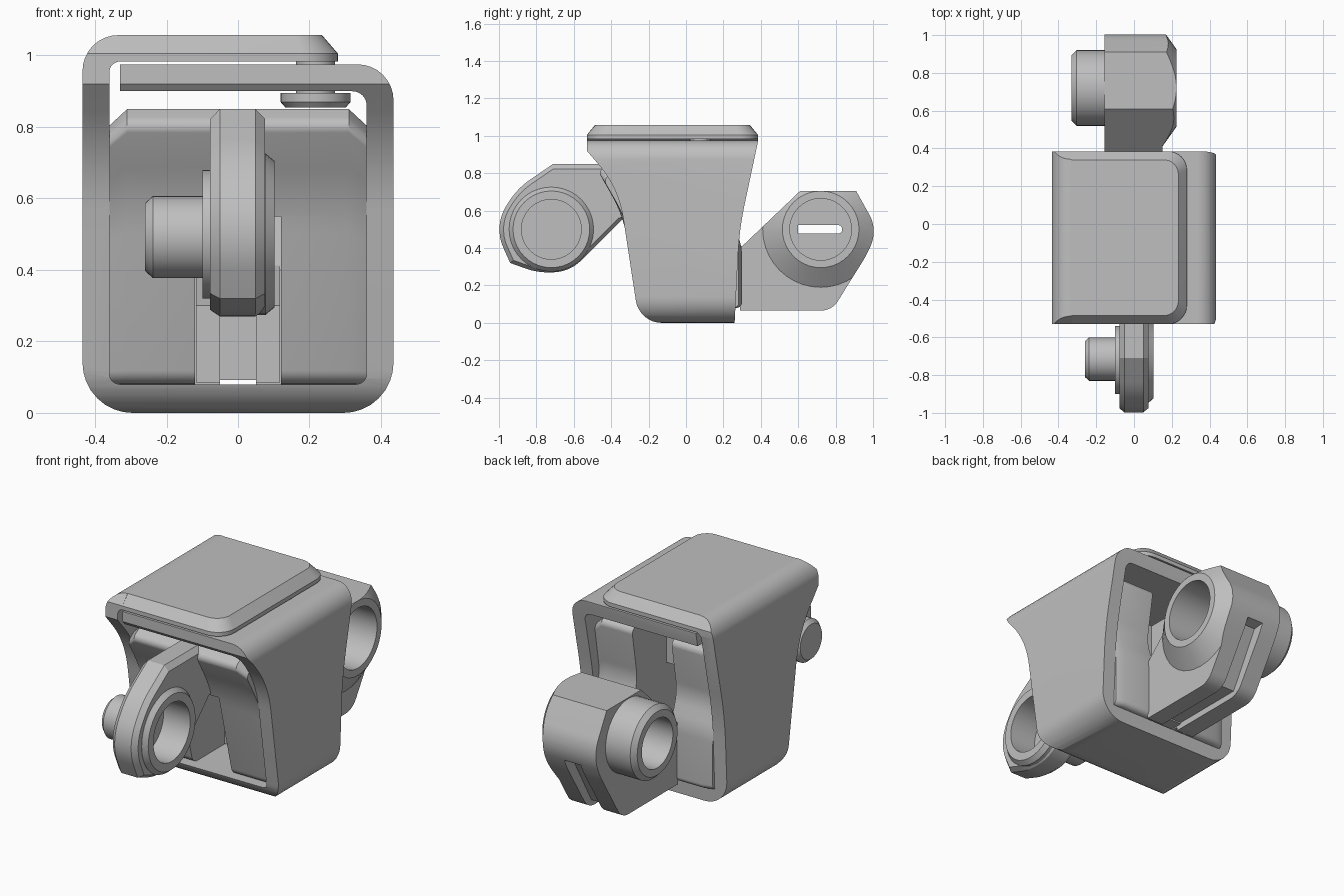
import bpy, bmesh, math
from mathutils import Vector

if "Cube" in bpy.data.objects:
    bpy.data.objects.remove(bpy.data.objects["Cube"])

grey = bpy.data.materials.new("plain grey")
grey.use_nodes = True
COLOUR = (0.52, 0.52, 0.52, 1)
grey.diffuse_color = COLOUR
grey.node_tree.nodes["Principled BSDF"].inputs["Base Color"].default_value = COLOUR


def outline(*corners, steps=8):
    """Polygon from (a, b) corners; a third number rounds it with that tangent length."""
    out = []
    for i, c in enumerate(corners):
        p = Vector(c[:2])
        if len(c) == 2:
            out.append(p)
            continue
        u = (Vector(corners[i - 1][:2]) - p).normalized()
        v = (Vector(corners[(i + 1) % len(corners)][:2]) - p).normalized()
        w = math.sin(u.angle(v) / 2)
        for k in range(steps + 1):
            t = k / steps
            f, g, h = (1 - t) ** 2, 2 * t * (1 - t) * w, t * t
            out.append((f * (p + u * c[2]) + g * p + h * (p + v * c[2])) / (f + g + h))
    return out


def circle(a, b, r, n=40):
    return [Vector((a + r * math.cos(math.tau * i / n), b + r * math.sin(math.tau * i / n)))
            for i in range(n)]


def shrink(pts, centre, factor):
    c = Vector(centre)
    return [c + (p - c) * factor for p in pts]


PLACE = {"x": lambda s, p: (s, p.x, p.y),
         "y": lambda s, p: (p.x, s, p.y),
         "z": lambda s, p: (p.x, p.y, s)}


def loft(name, axis, *layers):
    """Closed solid through (position, polygon) layers along an axis."""
    bm = bmesh.new()
    rings = [[bm.verts.new(PLACE[axis](s, p)) for p in pts] for s, pts in layers]
    n = len(rings[0])
    for lo, hi in zip(rings, rings[1:]):
        for i in range(n):
            j = (i + 1) % n
            bm.faces.new((lo[i], lo[j], hi[j], hi[i]))
    bm.faces.new(rings[0])
    bm.faces.new(rings[-1])
    bmesh.ops.recalc_face_normals(bm, faces=bm.faces)
    me = bpy.data.meshes.new(name)
    bm.to_mesh(me)
    bm.free()
    ob = bpy.data.objects.new(name, me)
    bpy.context.collection.objects.link(ob)
    me.materials.append(grey)
    return ob


def prism(name, axis, lo, hi, pts):
    return loft(name, axis, (lo, pts), (hi, pts))


def chamfered(name, lo, hi, width, pts, centre, factor):
    """Prism along x whose end faces shrink towards a centre."""
    small = shrink(pts, centre, factor)
    return loft(name, "x", (lo, small), (lo + width, pts), (hi - width, pts), (hi, small))


def turned(name, centre, *stations):
    """Round part along x from (x, radius) stations."""
    return loft(name, "x", *[(x, circle(*centre, r)) for x, r in stations])


def combine(ob, other, operation):
    mod = ob.modifiers.new("combine", "BOOLEAN")
    mod.operation, mod.solver, mod.object = operation, "EXACT", other
    bpy.context.view_layer.objects.active = ob
    bpy.ops.object.modifier_apply(modifier=mod.name)
    bpy.data.objects.remove(other)


# Wrapped sleeve: an overlapping strip trimmed to the side silhouette
sleeve = prism("sleeve", "y", -0.7, 0.7, outline(
    (-0.33, 1.057), (-0.435, 1.057, 0.1), (-0.435, 0, 0.14), (0.435, 0, 0.14),
    (0.435, 0.975, 0.1), (-0.33, 0.975), (-0.33, 0.9), (0.36, 0.9, 0.04),
    (0.36, 0.08, 0.03), (-0.36, 0.08, 0.03), (-0.36, 0.983, 0.03), (-0.33, 0.983)))
silhouette = prism("silhouette", "x", -0.6, 0.6, outline(
    (-0.485, 1.06), (-0.53, 1.005), (-0.53, 0.92), (-0.36, 0.72, 0.16),
    (-0.25, 0, 0.12), (0.26, 0), (0.285, 0.5, 0.14), (0.385, 0.97),
    (0.385, 1.005), (0.34, 1.06)))
combine(sleeve, silhouette, "INTERSECT")


# Overlapping top flap with a bevelled, rounded free end
def flap_outline(d):
    x, y0, y1, r = 0.28 - d, -0.53 + d, 0.385 - d, 0.1 - d / 2
    return outline((-0.33, y0), (x, y0, r), (x, y1, r), (-0.33, y1))


loft("top_flap", "z", (0.983, flap_outline(0)), (1.005, flap_outline(0)),
     (1.057, flap_outline(0.045)))

# Rivet joining the flap to the sleeve
RIVET = (0.217, 0.075)
loft("rivet", "z", (0.855, circle(*RIVET, 0.085)), (0.87, circle(*RIVET, 0.098)),
     (0.895, circle(*RIVET, 0.098)))
prism("rivet_stem", "z", 0.89, 0.99, circle(*RIVET, 0.055))

# Inner block, split by a slot at the bottom and the back
block = chamfered("inner_block", -0.36, 0.36, 0.05, outline(
    (-0.41, 0.85), (-0.47, 0.81, 0.03), (-0.35, 0.6, 0.1), (-0.22, 0.08, 0.04),
    (0.3, 0.08, 0.03), (0.3, 0.4, 0.05), (0.25, 0.55, 0.06), (0.3, 0.85, 0.04)),
    (0, 0.08), 0.94)
combine(block, prism("slot", "x", -0.12, 0.12, outline(
    (-0.6, 0), (0.6, 0), (0.6, 1), (0.0, 1), (0.0, 0.55), (-0.6, 0.55))), "DIFFERENCE")

# Front lug with a stepped boss and a blind round socket
FRONT = (-0.72, 0.5)
front_lug = chamfered("front_lug", -0.078, 0.076, 0.027, outline(
    (-0.2, 0.85), (-0.71, 0.85), (-0.9, 0.72, 0.08), (-1.03, 0.52, 0.13),
    (-0.94, 0.32), (-0.8, 0.27, 0.06), (-0.624, 0.27, 0.09), (-0.33, 0.564),
    (-0.2, 0.6)), FRONT, 0.92)
combine(front_lug, turned("rim", FRONT, (0.0, 0.226), (0.077, 0.226), (0.102, 0.205)), "UNION")
combine(front_lug, turned("socket", FRONT, (-0.06, 0.16), (0.3, 0.16)), "DIFFERENCE")
turned("front_boss_collar", FRONT, (-0.1, 0.18), (-0.07, 0.18))
turned("front_boss", (-0.715, 0.492), (-0.26, 0.095), (-0.238, 0.115), (-0.09, 0.115))

# Back lug: body, conical shoulder, boss, sockets, groove
BACK = (0.72, 0.5)
side = outline((0.29, 0.065), (0.78, 0.065, 0.06), (0.97, 0.37, 0.05), (1.024, 0.5, 0.09),
               (0.91, 0.705), (0.61, 0.705), (0.29, 0.4))
back_lug = prism("back_lug", "x", -0.155, 0.15, side)
shoulder = turned("shoulder", BACK, (0.0, 0.31), (0.15, 0.31), (0.225, 0.205))
combine(shoulder, prism("shoulder_trim", "x", -0.3, 0.4, side), "INTERSECT")
combine(back_lug, shoulder, "UNION")
combine(back_lug, turned("boss", BACK, (-0.33, 0.175), (-0.305, 0.2), (0, 0.2)), "UNION")
combine(back_lug, turned("left_socket", BACK, (-0.1, 0.165), (0.4, 0.165)), "DIFFERENCE")
combine(back_lug, turned("right_socket", BACK, (-0.5, 0.135), (-0.16, 0.135)), "DIFFERENCE")
combine(back_lug, prism("key_slot", "x", -0.3, 0.0, outline(
    (0.6, 0.478), (0.835, 0.478, 0.02), (0.835, 0.522, 0.02), (0.6, 0.522))), "DIFFERENCE")
combine(back_lug, prism("groove", "x", -0.05, 0.05, outline(
    (0.2, 0), (0.85, 0), (1.12, 0.42), (0.92, 0.4), (0.75, 0.1), (0.2, 0.1))), "DIFFERENCE")

# Forked neck carrying the back lug into the block
for name, x0, x1 in (("neck_right", -0.118, -0.05), ("neck_left", 0.05, 0.118)):
    prism(name, "x", x0, x1, outline((0.05, 0.085), (0.32, 0.085), (0.32, 0.42), (0.05, 0.3)))
prism("neck_web", "x", -0.05, 0.05, outline(
    (0.08, 0.092), (0.32, 0.092), (0.32, 0.42), (0.08, 0.3)))

# Smooth shading with sharp edges kept
for ob in bpy.context.view_layer.objects:
    ob.select_set(ob.type == "MESH")
bpy.ops.object.shade_smooth_by_angle(angle=math.radians(25))
